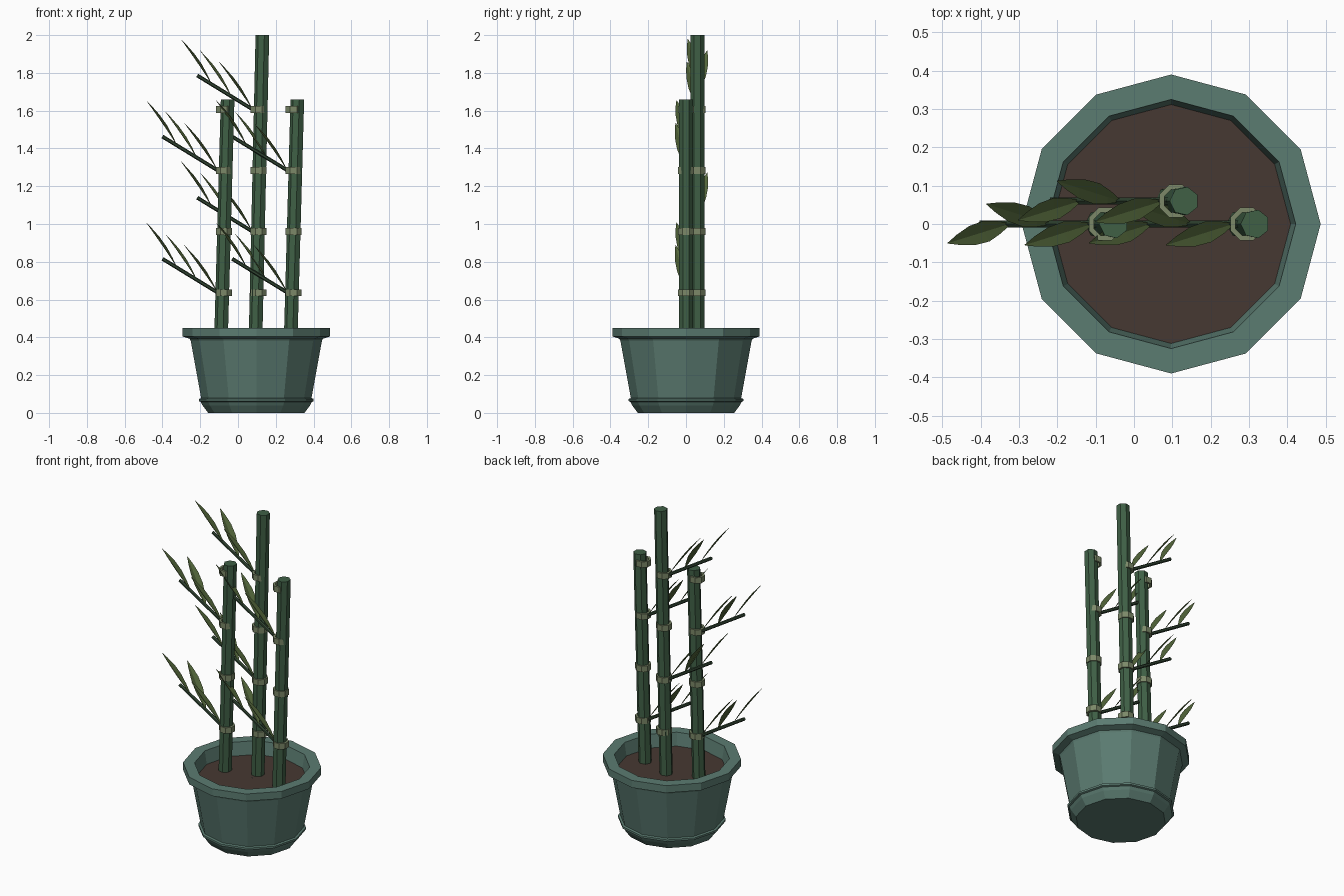
import bpy, math
from mathutils import Vector

if "Cube" in bpy.data.objects:
    bpy.data.objects.remove(bpy.data.objects["Cube"])

def material(name, rgb):
    m = bpy.data.materials.new(name)
    m.diffuse_color = (*rgb, 1)
    m.use_nodes = True
    m.node_tree.nodes["Principled BSDF"].inputs["Base Color"].default_value = m.diffuse_color
    return m

POT = material("pot_green", (0.105, 0.20, 0.165))
SOIL = material("soil_brown", (0.062, 0.04, 0.032))
CANE = material("cane_green", (0.05, 0.115, 0.06))
NODE = material("node_tan", (0.20, 0.25, 0.14))
TWIG = material("twig_green", (0.03, 0.06, 0.032))
LEAF = material("leaf_green", (0.09, 0.14, 0.045))

def mesh(name, verts, faces, mat):
    me = bpy.data.meshes.new(name)
    me.from_pydata([tuple(v) for v in verts], [], faces)
    me.materials.append(mat)
    ob = bpy.data.objects.new(name, me)
    bpy.context.collection.objects.link(ob)
    return ob

def lathe(name, profile, n, center, mat, turn=0.0, closed=False, cap=False):
    """Spin an (r, z) profile around a vertical axis."""
    verts = [(center[0] + r * math.cos(turn + math.tau * i / n),
              center[1] + r * math.sin(turn + math.tau * i / n),
              center[2] + z) for r, z in profile for i in range(n)]
    k = len(profile)
    faces = []
    for j in range(k if closed else k - 1):
        a, b = j * n, (j + 1) % k * n
        faces += [(a + i, a + (i + 1) % n, b + (i + 1) % n, b + i) for i in range(n)]
    if cap:
        faces.append(tuple(reversed(range(n))))
    return mesh(name, verts, faces, mat)

def rod(name, a, b, r0, r1, n, mat, flat=False, turn=math.pi):
    """Straight stick; flat keeps the end cuts horizontal."""
    a, b = Vector(a), Vector(b)
    q = Vector((0, 0, 1)).rotation_difference(b - a)
    verts = []
    for p, r in ((a, r0), (b, r1)):
        for i in range(n):
            t = turn + math.tau * i / n
            v = Vector((r * math.cos(t), r * math.sin(t), 0))
            verts.append(p + (v if flat else q @ v))
    faces = [(i, (i + 1) % n, n + (i + 1) % n, n + i) for i in range(n)]
    faces += [tuple(reversed(range(n))), tuple(range(n, 2 * n))]
    return mesh(name, verts, faces, mat)

def leaf(name, base, tip):
    """Creased blade, slightly arched along its length."""
    base, tip = Vector(base), Vector(tip)
    d = (tip - base).normalized()
    side = d.cross(Vector((0, 0, 1))).normalized()
    up = side.cross(d)
    verts, faces = [], []
    for t, w in ((0, .003), (.2, .017), (.42, .028), (.65, .026), (.85, .014), (1, .001)):
        c = base.lerp(tip, t) + up * 0.010 * math.sin(math.pi * t)
        verts += [c - side * w, c - up * w * 0.3, c + side * w]
    for j in range(5):
        a = 3 * j
        faces += [(a, a + 1, a + 4, a + 3), (a + 1, a + 2, a + 5, a + 4)]
    return mesh(name, verts, faces, LEAF)

# Pot with foot lip and wide rim, and the soil
CX = 0.097
lathe("pot", [(.255, 0), (.285, .04), (.294, .058), (.304, .062), (.304, .074), (.292, .078),
              (.347, .38), (.352, .392), (.390, .405), (.390, .45), (.325, .45), (.310, .36)],
      12, (CX, 0, 0), POT, cap=True)
lathe("soil", [(.312, 0), (.001, 0)], 12, (CX, 0, .37), SOIL)

# Canes: node x, y, bottom x, top x, top z, indices of nodes with twigs
canes = [(-.075, 0, -.089, -.053, 1.66, (0, 2)),
         (.109, .06, .094, .131, 2.0, (1, 3)),
         (.294, 0, .280, .316, 1.66, (0, 2))]
# Leaves relative to the node: base dx, dz, tip dx, dy, dz
leaves = [(-.035, .005, -.210, -.055, .252),
          (-.145, .072, -.310, .052, .312),
          (-.250, .137, -.411, -.050, .372)]

for c, (nx, y, x0, x1, top, twigs) in enumerate(canes):
    rod(f"cane_{c}", (x0, y, .36), (x1, y, top), .038, .038, 7, CANE, flat=True)
    for k in range(4):
        z = .636 + .3235 * k
        lathe(f"node_ring_{c}_{k}", [(.032, -.018), (.046, -.018), (.046, .018), (.032, .018)],
              8, (nx, y, z), NODE, turn=math.pi / 8, closed=True)
        if k in twigs:
            rod(f"twig_{c}_{k}", (nx - .015, y, z - .01), (nx - .325, y, z + .18),
                .010, .010, 6, TWIG)
            for i, (bx, bz, tx, ty, tz) in enumerate(leaves):
                leaf(f"leaf_{c}_{k}_{i}", (nx + bx, y, z + bz), (nx + tx, y + ty, z + tz))
